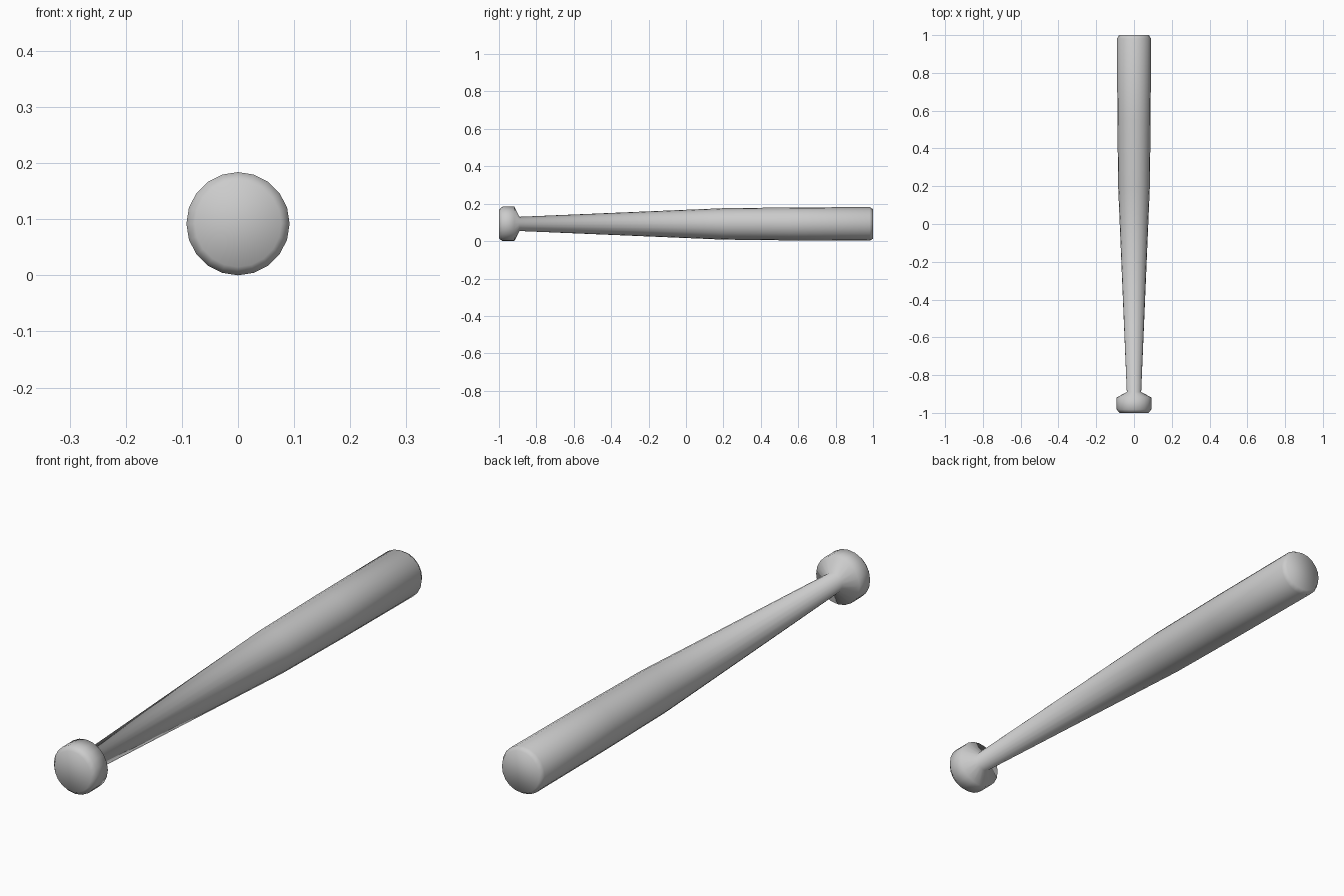
import bpy
import bmesh
from math import cos, sin, tau

cube = bpy.data.objects.get("Cube")
if cube:
    bpy.data.objects.remove(cube, do_unlink=True)

SIDES = 20
AXIS_HEIGHT = 0.092

# Plain grey finish
grey = bpy.data.materials.new("plain_grey")
grey.use_nodes = True
colour = (0.6, 0.6, 0.6, 1)
grey.diffuse_color = colour
grey.node_tree.nodes["Principled BSDF"].inputs["Base Color"].default_value = colour

# Profile from knob to barrel end: (distance along y, radius)
profile = [
    (-1.0, 0.077), (-0.982, 0.092), (-0.918, 0.092),   # knob
    (-0.89, 0.038),                                    # neck
    (0.2, 0.084), (0.55, 0.088), (0.982, 0.09),        # handle and barrel
    (1.0, 0.079),                                      # rounded tip
]


def lathe(name, points, material):
    """Spin a profile around the y axis and close both ends."""
    bm = bmesh.new()
    rings = []
    for y, r in points:
        angles = [tau * i / SIDES for i in range(SIDES)]
        rings.append([bm.verts.new((r * cos(a), y, AXIS_HEIGHT + r * sin(a)))
                      for a in angles])
    for low, high in zip(rings, rings[1:]):
        for i in range(SIDES):
            j = (i + 1) % SIDES
            bm.faces.new((low[i], high[i], high[j], low[j]))
    bm.faces.new(rings[0])
    bm.faces.new(rings[-1])
    bmesh.ops.recalc_face_normals(bm, faces=bm.faces)
    for face in bm.faces:
        face.smooth = True
    mesh = bpy.data.meshes.new(name)
    bm.to_mesh(mesh)
    bm.free()
    mesh.materials.append(material)
    obj = bpy.data.objects.new(name, mesh)
    bpy.context.collection.objects.link(obj)
    return obj


lathe("bat", profile, grey)
